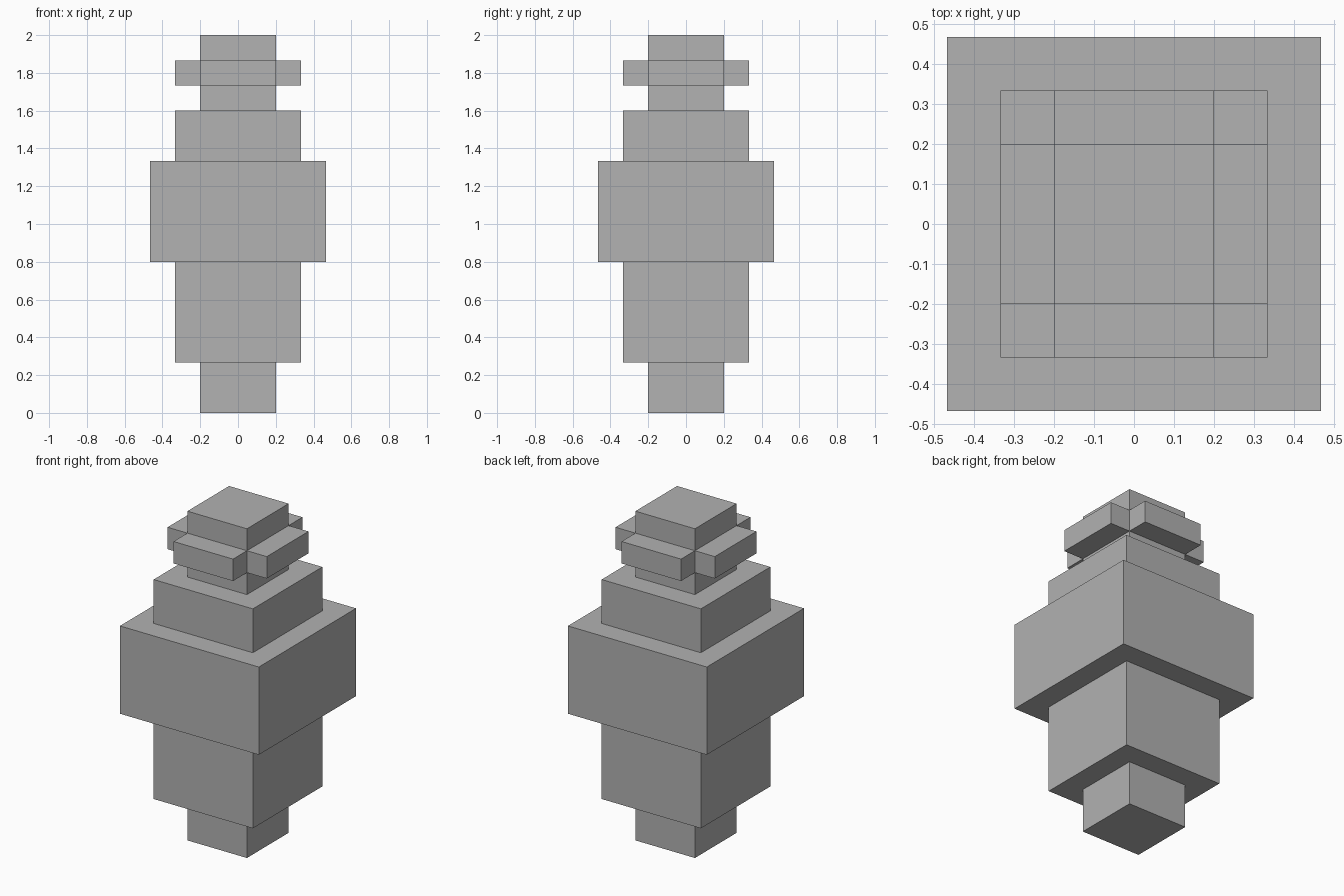
import bpy
import bmesh

UNIT = 2 / 15  # one block cell

cube = bpy.data.objects.get("Cube")
if cube:
    bpy.data.objects.remove(cube, do_unlink=True)

# Single plain grey
grey = bpy.data.materials.new("stone_grey")
grey.use_nodes = True
colour = (0.445, 0.445, 0.445, 1)
grey.diffuse_color = colour
grey.node_tree.nodes["Principled BSDF"].inputs["Base Color"].default_value = colour


def prism(name, outline, bottom, top):
    """Extrude an outline, given in cells, between two heights."""
    bm = bmesh.new()
    face = bm.faces.new([bm.verts.new((x * UNIT, y * UNIT, bottom * UNIT)) for x, y in outline])
    sweep = bmesh.ops.extrude_face_region(bm, geom=[face], use_keep_orig=True)
    raised = [v for v in sweep["geom"] if isinstance(v, bmesh.types.BMVert)]
    bmesh.ops.translate(bm, verts=raised, vec=(0, 0, (top - bottom) * UNIT))
    bmesh.ops.recalc_face_normals(bm, faces=bm.faces)
    mesh = bpy.data.meshes.new(name)
    bm.to_mesh(mesh)
    bm.free()
    mesh.materials.append(grey)
    bpy.context.collection.objects.link(bpy.data.objects.new(name, mesh))


def square(width):
    h = width / 2
    return [(-h, -h), (h, -h), (h, h), (-h, h)]


def cross(length, width):
    """Plus-shaped outline: one arm end turned to the four sides."""
    a, b = length / 2, width / 2
    points = []
    x_dir, y_dir = (1, 0), (0, 1)
    for _ in range(4):
        for u, v in ((a, -b), (a, b), (b, b)):
            points.append((u * x_dir[0] + v * y_dir[0], u * x_dir[1] + v * y_dir[1]))
        x_dir, y_dir = y_dir, (-x_dir[0], -x_dir[1])
    return points


# Stacked square tiers: name, width, bottom, top
tiers = [
    ("foot", 3, 0, 2),
    ("lower_body", 5, 2, 6),
    ("middle_body", 7, 6, 10),
    ("shoulder", 5, 10, 12),
    ("neck", 3, 12, 13),
    ("cap", 3, 14, 15),
]
for name, width, bottom, top in tiers:
    prism(name, square(width), bottom, top)

# Four-armed collar between neck and cap
prism("cross_collar", cross(5, 3), 13, 14)
